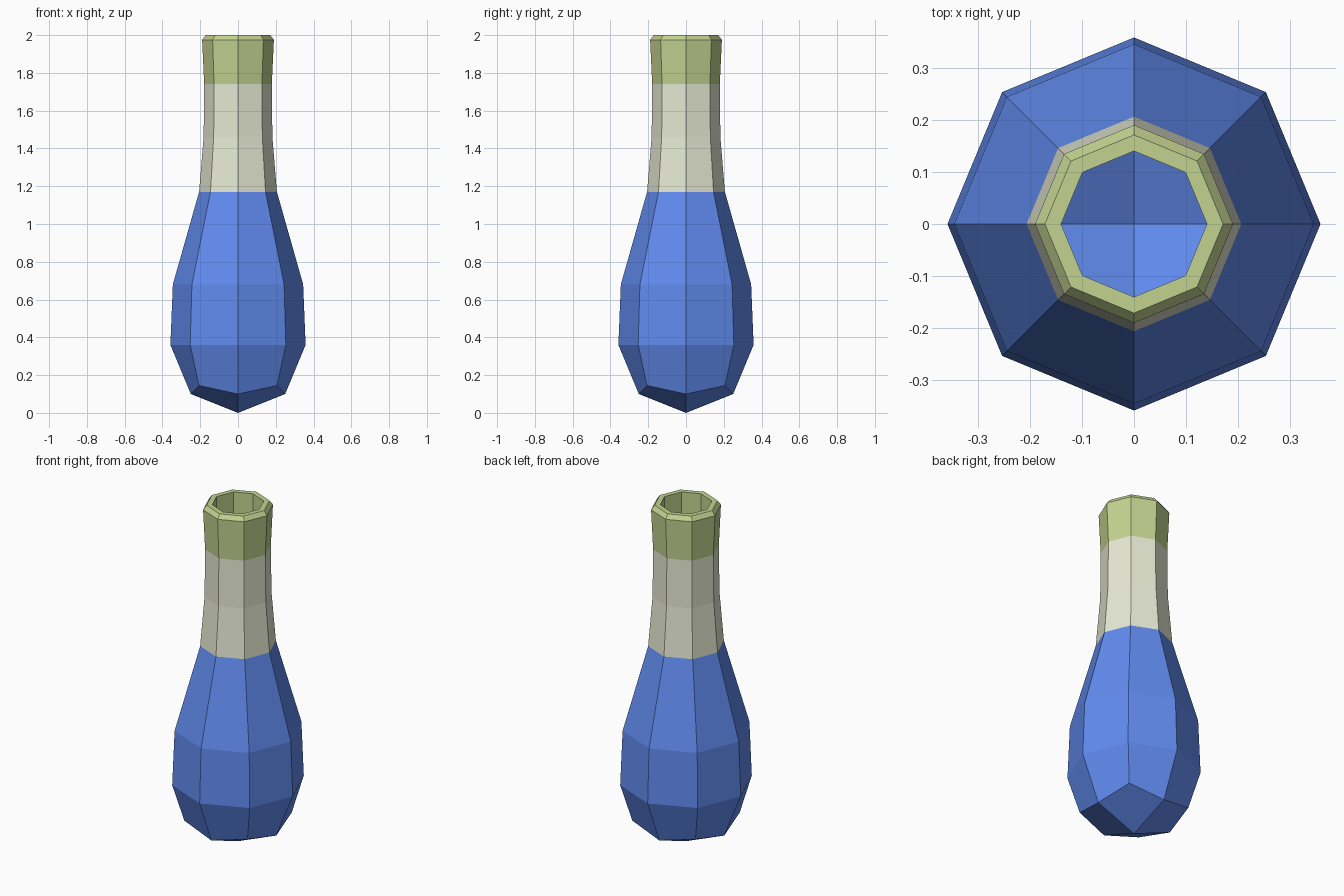
import bpy, bmesh, math

if "Cube" in bpy.data.objects:
    bpy.data.objects.remove(bpy.data.objects["Cube"])

SIDES = 8
# Each ring: (radius on axes, z on axes, radius on diagonals, z on diagonals)
flat = lambda r, z: (r, z, r, z)
outer = [(0.25, 0.10, 0.292, 0.145), flat(0.358, 0.36), flat(0.345, 0.68),
         flat(0.206, 1.17), flat(0.182, 1.46), flat(0.179, 1.74), flat(0.19, 1.975)]
rim = [flat(0.171, 2.0), flat(0.14, 2.0)]
inner = [flat(0.14, 1.74), flat(0.142, 1.46), flat(0.165, 1.17), flat(0.305, 0.68),
         flat(0.316, 0.37), (0.22, 0.135, 0.255, 0.175)]


def material(name, rgb):
    m = bpy.data.materials.new(name)
    m.diffuse_color = (*rgb, 1)
    m.use_nodes = True
    m.node_tree.nodes["Principled BSDF"].inputs["Base Color"].default_value = m.diffuse_color
    return m


def add_ring(bm, ring):
    verts = []
    for i in range(SIDES):
        r, z = ring[2:] if i % 2 else ring[:2]
        a = math.tau * i / SIDES
        verts.append(bm.verts.new((r * math.cos(a), r * math.sin(a), z)))
    return verts


def add_cap(bm, ring, z):
    # four kite faces meeting at a centre point
    c = bm.verts.new((0, 0, z))
    for i in range(0, SIDES, 2):
        bm.faces.new((c, ring[i], ring[i + 1], ring[(i + 2) % SIDES]))


# Hollow bottle: outside, rim and inside walls in one skin
bm = bmesh.new()
rings = [add_ring(bm, r) for r in outer + rim + inner]
for a, b in zip(rings, rings[1:]):
    for i in range(SIDES):
        j = (i + 1) % SIDES
        bm.faces.new((a[i], a[j], b[j], b[i]))
add_cap(bm, rings[0], 0.0)
add_cap(bm, rings[-1], 0.04)
bmesh.ops.recalc_face_normals(bm, faces=bm.faces)

# Colour bands: blue body, cream neck, green lip
for f in bm.faces:
    z = f.calc_center_median().z
    f.material_index = 0 if z < 1.17 else 1 if z < 1.74 else 2

mesh = bpy.data.meshes.new("bottle")
bm.to_mesh(mesh)
bm.free()
for name, rgb in (("body_blue", (0.12, 0.26, 0.87)),
                  ("neck_cream", (0.80, 0.82, 0.66)),
                  ("lip_green", (0.55, 0.65, 0.28))):
    mesh.materials.append(material(name, rgb))
bottle = bpy.data.objects.new("bottle", mesh)
bpy.context.collection.objects.link(bottle)
